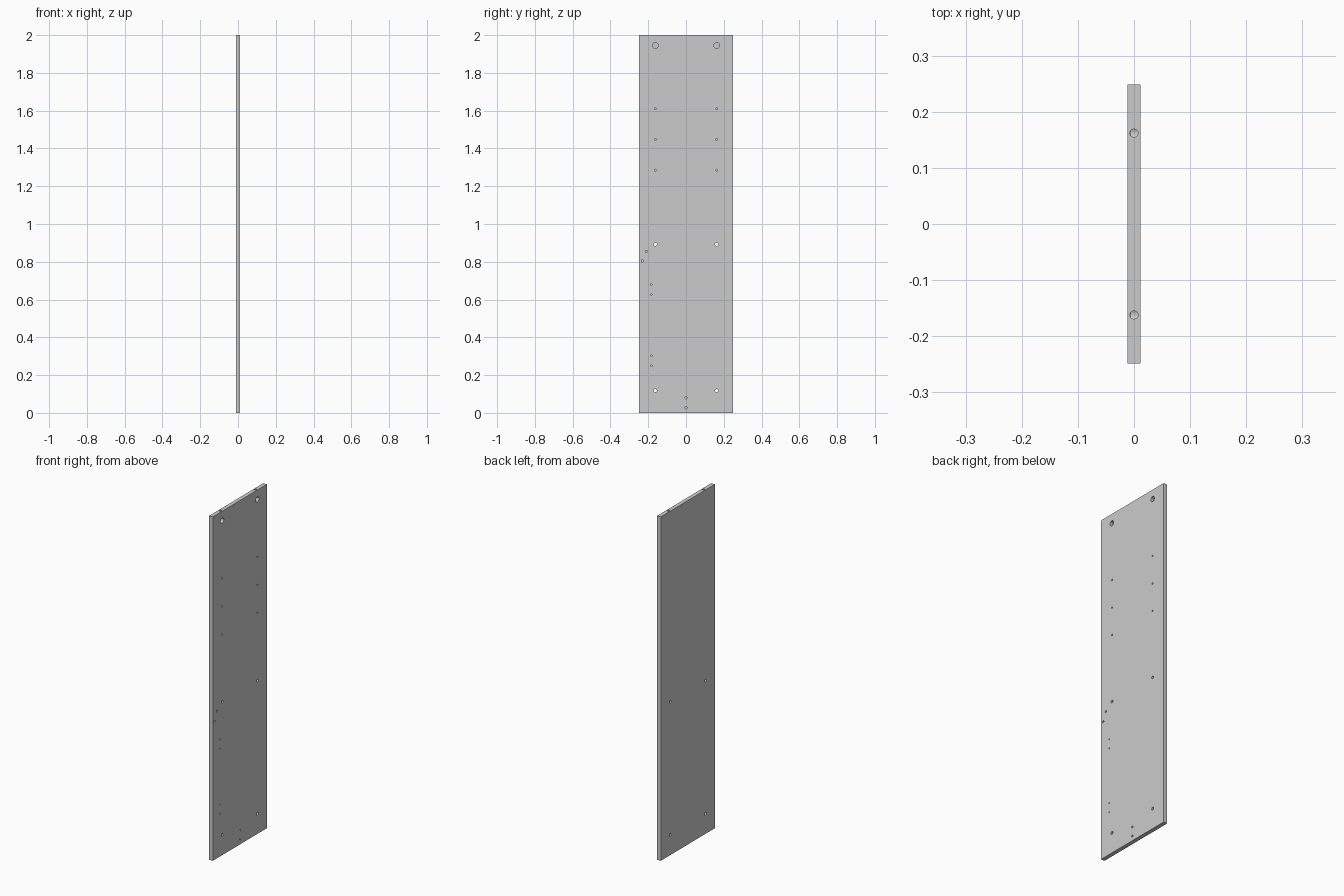
import bpy, bmesh, math
from mathutils import Matrix

if "Cube" in bpy.data.objects:
    bpy.data.objects.remove(bpy.data.objects["Cube"])

T, W, H = 0.0236, 0.497, 2.0      # thickness, width, height
BLIND = 0.014                     # depth of the blind holes


def mesh_object(name, bm):
    me = bpy.data.meshes.new(name)
    bm.to_mesh(me)
    bm.free()
    ob = bpy.data.objects.new(name, me)
    bpy.context.collection.objects.link(ob)
    return ob


def drill(bm, axis, centre, r, length):
    turn = Matrix.Rotation(math.pi / 2, 4, 'Y') if axis == 'X' else Matrix()
    bmesh.ops.create_cone(bm, cap_ends=True, segments=24, radius1=r, radius2=r,
                          depth=length, matrix=Matrix.Translation(centre) @ turn)


# Board
bm = bmesh.new()
bmesh.ops.create_cube(bm, size=1, matrix=Matrix.Translation((0, 0, H / 2))
                      @ Matrix.Diagonal((T, W, H, 1)))
panel = mesh_object("side_panel", bm)

# Holes drilled into the inner (+x) face: y, z, radius, depth
holes = []
for y in (-0.162, 0.162):
    holes.append((y, 1.945, 0.015, 0.0175))                        # cam fittings
    holes += [(y, z, 0.005, BLIND) for z in (1.61, 1.447, 1.285)]  # shelf pins
    holes += [(y, z, 0.008, T + 0.01) for z in (0.892, 0.118)]     # through holes
holes += [(-0.183, z, 0.004, BLIND) for z in (0.25, 0.303, 0.627, 0.68)]  # runner screws
holes += [(-0.21, 0.855, 0.006, BLIND), (-0.231, 0.804, 0.006, BLIND)]    # side pins
holes += [(0, z, 0.006, BLIND) for z in (0.027, 0.08)]                    # foot screws

face_bm, top_bm = bmesh.new(), bmesh.new()
for y, z, r, d in holes:
    length = d + 0.01
    drill(face_bm, 'X', (T / 2 + 0.01 - length / 2, y, z), r, length)

# Bolt holes from the top edge down to the cams
for y in (-0.162, 0.162):
    drill(top_bm, 'Z', (0, y, H - 0.02), 0.0072, 0.08)

cutters = [mesh_object("face_hole_cutter", face_bm), mesh_object("top_hole_cutter", top_bm)]
for c in cutters:
    c.hide_render = True
    mod = panel.modifiers.new("drill", 'BOOLEAN')
    mod.operation, mod.solver, mod.object = 'DIFFERENCE', 'EXACT', c

# Apply the drilling and clear the cutters
bpy.context.view_layer.objects.active = panel
panel.select_set(True)
for mod in list(panel.modifiers):
    bpy.ops.object.modifier_apply(modifier=mod.name)
for c in cutters:
    bpy.data.objects.remove(c, do_unlink=True)
bpy.ops.object.shade_smooth_by_angle(angle=math.radians(30))
